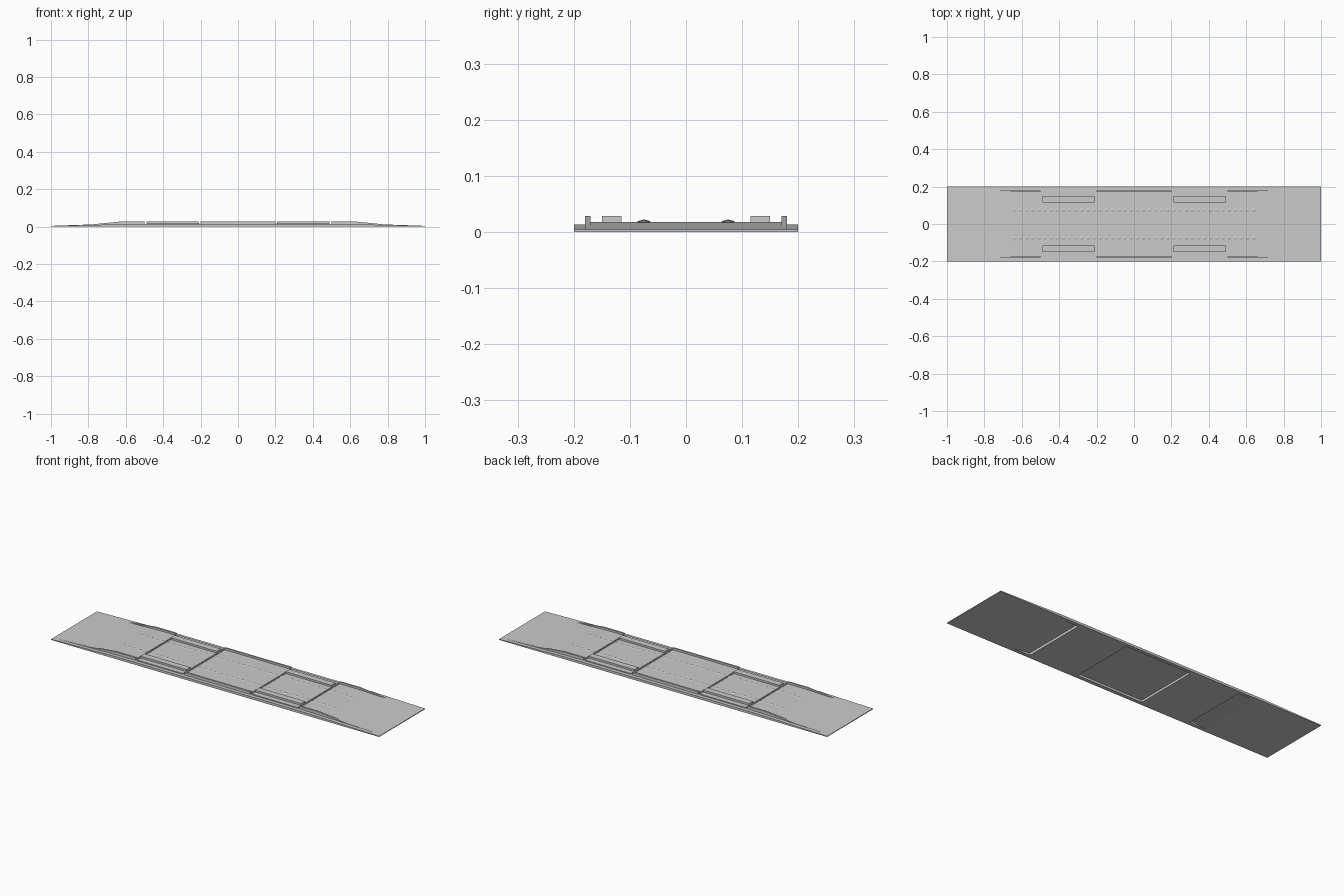
import bpy, bmesh

if "Cube" in bpy.data.objects:
    bpy.data.objects.remove(bpy.data.objects["Cube"])


def new_object(name, bm):
    bmesh.ops.recalc_face_normals(bm, faces=bm.faces)
    me = bpy.data.meshes.new(name)
    bm.to_mesh(me)
    bm.free()
    ob = bpy.data.objects.new(name, me)
    bpy.context.collection.objects.link(ob)
    return ob


def prism(name, profile, y0, y1, side=1):
    """Extrude an x-z profile from y0 to y1; side=-1 mirrors it in x."""
    bm = bmesh.new()
    face = bm.faces.new([bm.verts.new((side * x, y0, z)) for x, z in profile])
    ext = bmesh.ops.extrude_face_region(bm, geom=[face])
    moved = [v for v in ext["geom"] if isinstance(v, bmesh.types.BMVert)]
    bmesh.ops.translate(bm, verts=moved, vec=(0, y1 - y0, 0))
    return new_object(name, bm)


def box(name, x0, x1, y0, y1, z0, z1):
    return prism(name, [(x0, z0), (x1, z0), (x1, z1), (x0, z1)], y0, y1)


DECK, SHELF, TOP = 0.018, 0.013, 0.028

# end ramps with a wedge-shaped hollow beneath, and their bays
for s in (1, -1):
    prism("ramp", [(1, 0), (1, 0.004), (0.6, DECK), (0.5, DECK),
                   (0.5, SHELF), (0.6, 0)], -0.18, 0.18, s)
    a, b = sorted((s * 0.2, s * 0.5))
    box("bay_base", a, b, -0.18, 0.18, 0, SHELF)
    box("bay_deck", a + 0.01, b - 0.01, -0.18, 0.18, SHELF, DECK)
    for t in (1, -1):
        y0, y1 = sorted((t * 0.115, t * 0.15))
        box("wheel_block", a + 0.01, b - 0.01, y0, y1, DECK, TOP)

# hollow centre deck
box("centre_deck", -0.2, 0.2, -0.18, 0.18, 0.012, DECK)

# side shelves and kerbs
for t in (1, -1):
    y0, y1 = sorted((t * 0.18, t * 0.2))
    prism("side_shelf", [(-1, 0), (1, 0), (1, 0.004), (0.6, SHELF),
                         (-0.6, SHELF), (-1, 0.004)], y0, y1)
    y0, y1 = sorted((t * 0.17, t * 0.18))
    box("centre_kerb", -0.2, 0.2, y0, y1, SHELF, TOP)
    for s in (1, -1):
        prism("ramp_kerb", [(0.8, 0.01), (0.62, TOP), (0.5, TOP),
                            (0.5, SHELF), (0.6, 0.01)], y0, y1, s)

# two rows of small diamond studs
for t in (1, -1):
    bm = bmesh.new()
    count = 40
    for i in range(count):
        cx = -0.64 + 1.28 * i / (count - 1)
        cz = DECK + 0.001 - max(0, abs(cx) - 0.6) * 0.035
        cy = t * 0.075
        ring = [bm.verts.new((cx + dx, cy + dy, cz)) for dx, dy in
                ((0.013, 0), (0, 0.0125), (-0.013, 0), (0, -0.0125))]
        for dz in (0.003, -0.003):
            tip = bm.verts.new((cx, cy, cz + dz))
            for k in range(4):
                bm.faces.new((ring[k], ring[(k + 1) % 4], tip))
    new_object("tread_studs", bm)
